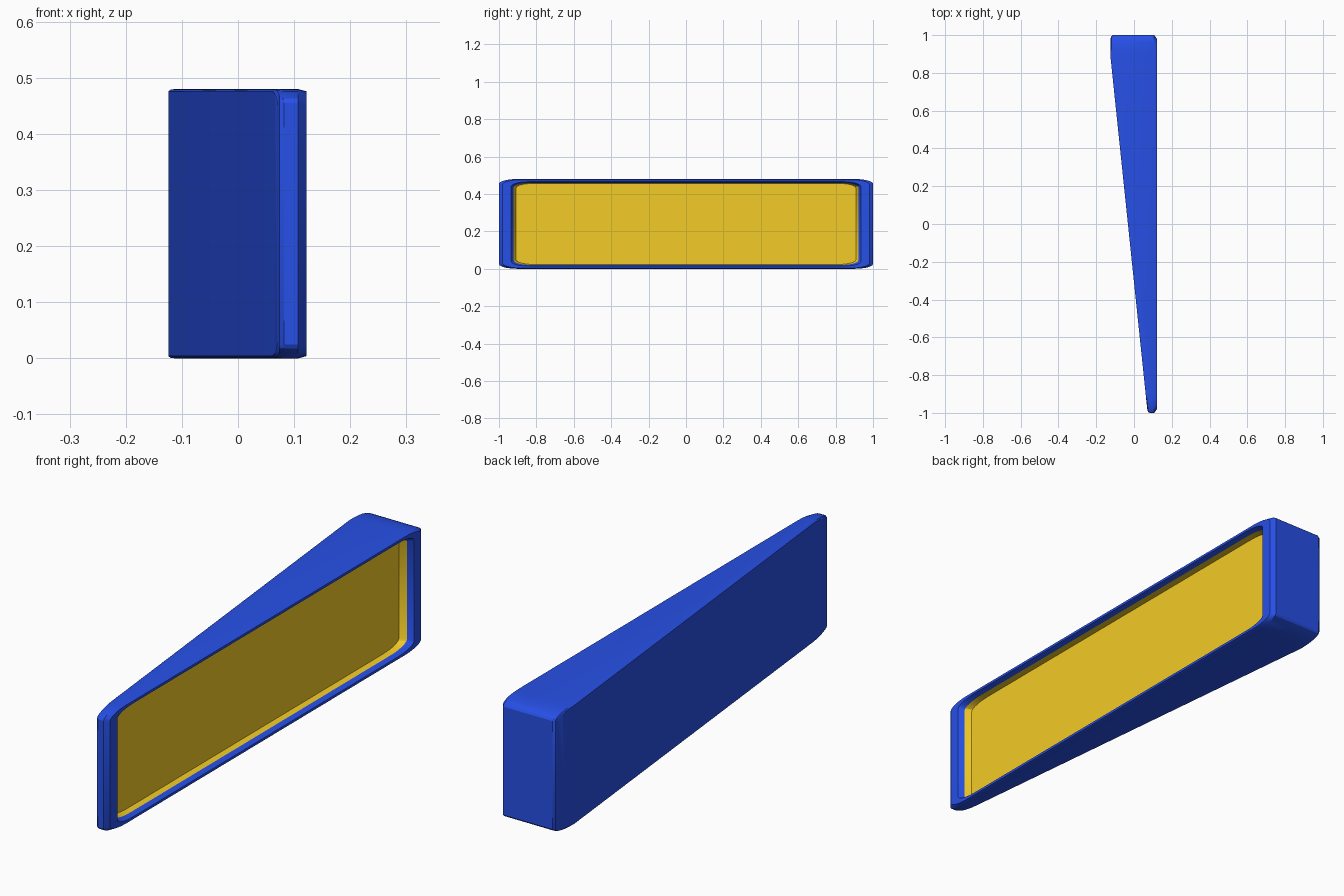
import bpy, bmesh
from math import sin, cos, pi

if "Cube" in bpy.data.objects:
    bpy.data.objects.remove(bpy.data.objects["Cube"])

SEG = 5          # segments per rounded corner
MID_Z = 0.24


def material(name, color):
    m = bpy.data.materials.new(name)
    m.diffuse_color = color
    m.use_nodes = True
    m.node_tree.nodes["Principled BSDF"].inputs["Base Color"].default_value = m.diffuse_color
    return m


def outline(hy, hz, x_of_y, ry=0.10, rz=0.025):
    """Rounded rectangle in the YZ plane, symmetric about MID_Z."""
    pts = []
    for q, (sy, sz) in enumerate([(1, 1), (-1, 1), (-1, -1), (1, -1)]):
        for i in range(SEG + 1):
            a = (q + i / SEG) * pi / 2
            y = sy * (hy - ry) + ry * cos(a)
            z = MID_Z + sz * (hz - rz) + rz * sin(a)
            pts.append((x_of_y(y), y, z))
    return pts


def loft(name, loops, mat, cap_first=False, cap_last=False):
    bm = bmesh.new()
    rings = [[bm.verts.new(p) for p in loop] for loop in loops]
    n = len(rings[0])
    for a, b in zip(rings, rings[1:]):
        for i in range(n):
            j = (i + 1) % n
            bm.faces.new((a[i], a[j], b[j], b[i]))
    # caps are strips joining each upper point with its lower mirror
    for ring, wanted in ((rings[0], cap_first), (rings[-1], cap_last)):
        if wanted:
            for i in range(n // 2 - 1):
                bm.faces.new((ring[i], ring[i + 1], ring[n - 2 - i], ring[n - 1 - i]))
    bmesh.ops.recalc_face_normals(bm, faces=bm.faces)
    if not cap_first:      # open tray: the floor must face +x
        floor = max(bm.faces, key=lambda f: f.calc_area())
        if floor.normal.x < 0:
            bmesh.ops.reverse_faces(bm, faces=bm.faces)
    me = bpy.data.meshes.new(name)
    bm.to_mesh(me)
    bm.free()
    me.materials.append(mat)
    ob = bpy.data.objects.new(name, me)
    bpy.context.collection.objects.link(ob)
    bpy.context.view_layer.objects.active = ob
    ob.select_set(True)
    bpy.ops.object.shade_smooth_by_angle(angle=0.5)
    ob.select_set(False)


def slant(offset):
    """Tapered left side: wide at the back, thin at the front."""
    def f(y):
        t = min(max((y + 0.98) / 1.86, 0), 1)
        return 0.07 - 0.194 * t + offset
    return f


def flat(x):
    return lambda y: x


blue = material("blue", (0.02, 0.08, 0.8, 1))
yellow = material("yellow", (0.9, 0.6, 0.02, 1))

# wedge body with a raised rim around the recess
loft("wedge_body", [
    outline(0.98, 0.236, slant(0)),
    outline(0.995, 0.239, slant(0.004)),
    outline(1.0, 0.24, slant(0.012)),
    outline(1.0, 0.24, flat(0.107)),
    outline(0.98, 0.236, flat(0.122)),
    outline(0.935, 0.226, flat(0.122)),
    outline(0.922, 0.220, flat(0.10)),
], blue, cap_first=True)

# recessed tray panel
loft("recessed_panel", [
    outline(0.922, 0.220, flat(0.10)),
    outline(0.908, 0.217, flat(0.075)),
], yellow, cap_last=True)
